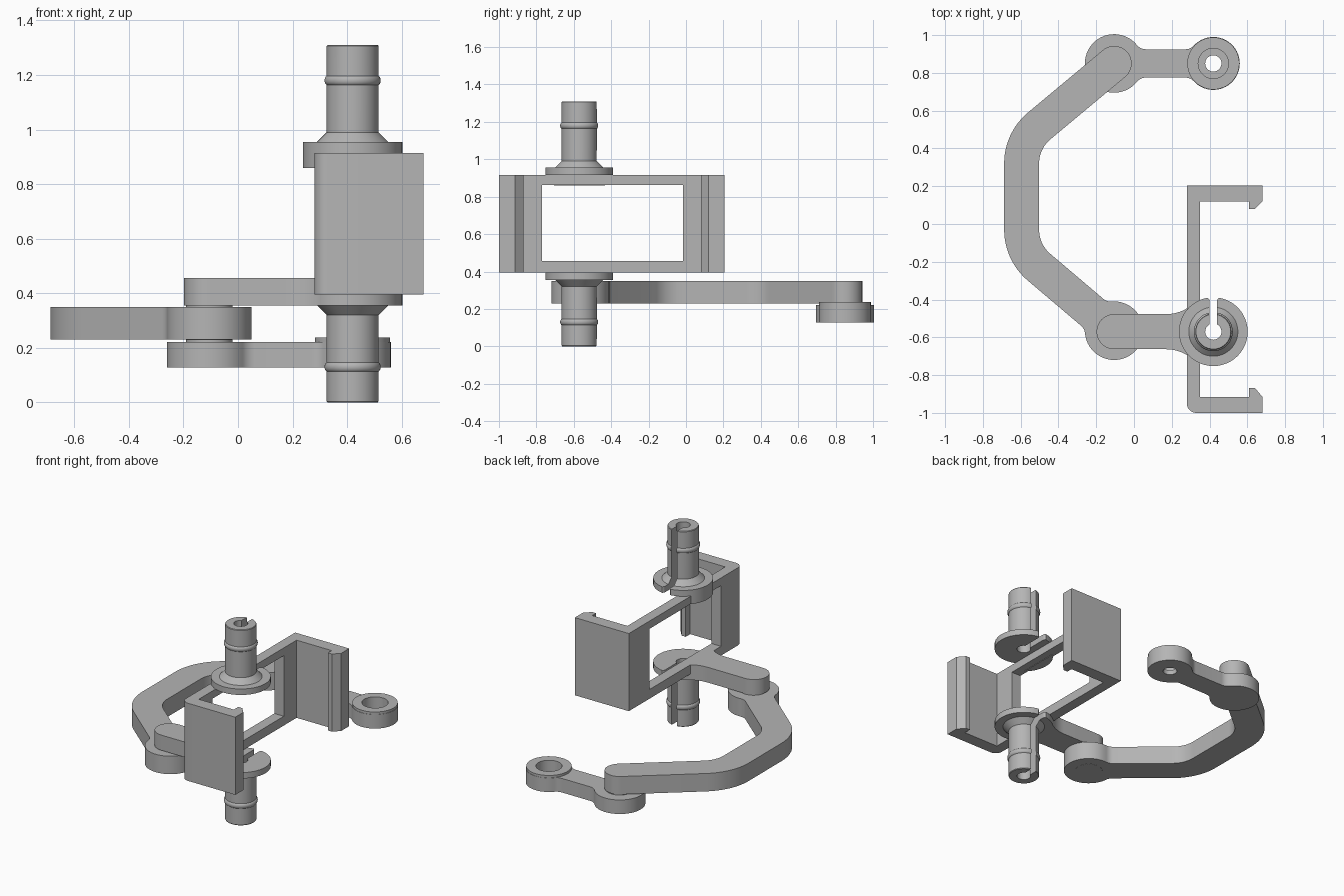
import bpy, bmesh
from math import sin, cos, pi, radians, sqrt, atan2
from mathutils import Vector

cube = bpy.data.objects.get("Cube")
if cube:
    bpy.data.objects.remove(cube)

grey = bpy.data.materials.new("plain_grey")
grey.use_nodes = True
GREY = (0.46, 0.46, 0.46, 1)
grey.diffuse_color = GREY
grey.node_tree.nodes["Principled BSDF"].inputs["Base Color"].default_value = GREY

POST = Vector((0.42, -0.57))
PIN_FRONT = Vector((-0.105, -0.565))
PIN_BACK = Vector((-0.105, 0.85))
RING = Vector((0.42, 0.85))
MID = 0.655  # height about which the two posts mirror


def finish(name, bm):
    bmesh.ops.recalc_face_normals(bm, faces=bm.faces)
    mesh = bpy.data.meshes.new(name)
    bm.to_mesh(mesh)
    bm.free()
    mesh.materials.append(grey)
    ob = bpy.data.objects.new(name, mesh)
    bpy.context.collection.objects.link(ob)
    return ob


def activate(ob):
    bpy.ops.object.select_all(action='DESELECT')
    ob.select_set(True)
    bpy.context.view_layer.objects.active = ob


def extrude(name, outline, z0, z1, cut_x=None):
    """Prism from a flat outline, optionally kept only left of cut_x."""
    bm = bmesh.new()
    face = bm.faces.new([bm.verts.new((p[0], p[1], z0)) for p in outline])
    ext = bmesh.ops.extrude_face_region(bm, geom=[face])
    verts = [g for g in ext["geom"] if isinstance(g, bmesh.types.BMVert)]
    bmesh.ops.translate(bm, verts=verts, vec=(0, 0, z1 - z0))
    if cut_x is not None:
        bmesh.ops.bisect_plane(bm, geom=bm.verts[:] + bm.edges[:] + bm.faces[:],
                               plane_co=(cut_x, 0, 0), plane_no=(1, 0, 0), clear_outer=True)
        bmesh.ops.holes_fill(bm, edges=[e for e in bm.edges if e.is_boundary])
    return finish(name, bm)


def cut(ob, cutter):
    mod = ob.modifiers.new("cut", 'BOOLEAN')
    mod.operation = 'DIFFERENCE'
    mod.solver = 'EXACT'
    mod.object = cutter
    activate(ob)
    bpy.ops.object.modifier_apply(modifier=mod.name)


def drop(ob):
    bpy.data.objects.remove(ob)


def arc(c, r, a0, a1, n=12):
    return [Vector((c[0] + r * cos(a0 + (a1 - a0) * i / n),
                    c[1] + r * sin(a0 + (a1 - a0) * i / n))) for i in range(n + 1)]


def circle(c, r, n=48):
    return arc(c, r, 0, 2 * pi, n)[:-1]


def cap(c, angle, h, r=None, f=0.06):
    """Rounded bar end; with r, a larger disc blended into the bar by fillets."""
    if r is None:
        pts = arc((0, 0), h, -pi / 2, pi / 2, 24)
    else:
        a = sqrt((r + f) ** 2 - (h + f) ** 2)
        phi = atan2(h + f, a)
        pts = arc((-a, -h - f), f, pi / 2, phi, 8)
        pts += arc((0, 0), r, phi - pi, pi - phi, 40)[1:-1]
        pts += arc((-a, h + f), f, -phi, -pi / 2, 8)
    d = Vector((cos(angle), sin(angle)))
    n = Vector((-d.y, d.x))
    return [c + d * p.x + n * p.y for p in pts]


parts = []

# Clip frame: C-shaped section with hooked ends and a window in the wall
section = [(0.35, 0.12), (0.61, 0.12), (0.61, 0.08), (0.64, 0.08), (0.68, 0.12),
           (0.68, 0.205), (0.28, 0.205)]
section += arc((0.33, -0.95), 0.05, pi, 1.5 * pi, 8)
section += [(0.68, -1.0), (0.68, -0.915), (0.64, -0.868), (0.61, -0.868),
            (0.61, -0.915), (0.35, -0.915)]
frame = extrude("clip_frame", section, 0.395, 0.915)
window = extrude("window_cutter", [(0.2, -0.77), (0.45, -0.77), (0.45, -0.015), (0.2, -0.015)],
                 0.457, 0.863)
cut(frame, window)
drop(window)
parts.append(frame)

# Slotted hollow posts with flange, cone and snap ring
profile = [(0, 0), (0.092, 0), (0.095, 0.004)]
profile += [(0.09 + 0.013 * cos(t), 0.13 + 0.018 * sin(t))
            for t in [radians(-65 + 130 * i / 8) for i in range(9)]]
profile += [(0.095, 0.32), (0.13, 0.355), (0.182, 0.355), (0.182, 0.395), (0, 0.395)]


def make_post(name, flip):
    bm = bmesh.new()
    verts = [bm.verts.new((r, 0, 2 * MID - z if flip else z)) for r, z in profile]
    edges = [bm.edges.new(pair) for pair in zip(verts, verts[1:])]
    bmesh.ops.spin(bm, geom=verts + edges, axis=(0, 0, 1), cent=(0, 0, 0),
                   angle=2 * pi, steps=48)
    bmesh.ops.remove_doubles(bm, verts=bm.verts, dist=0.0001)
    bmesh.ops.translate(bm, verts=bm.verts, vec=(POST.x, POST.y, 0))
    return finish(name, bm)


half = radians(28)
keyhole = arc(POST, 0.043, pi / 2 + half, 2.5 * pi - half, 28)
slot = arc((0.04, 0.162), 0.02, pi, pi / 2, 5) + [Vector((0.04, 0.25))]
keyhole += [POST + p for p in slot]
keyhole += [POST + Vector((-p.x, p.y)) for p in reversed(slot)]
slot_cutter = extrude("slot_cutter", keyhole, -0.1, 1.5)
for name, flip in (("lower_post", False), ("upper_post", True)):
    post = make_post(name, flip)
    cut(post, slot_cutter)
    parts.append(post)
drop(slot_cutter)

# Thick flange segment behind the frame, and the arm leaving the lower flange
parts.append(extrude("upper_flange_back", circle(POST, 0.182), 0.86, 0.955, cut_x=0.3))
arm = cap(Vector((PIN_FRONT.x, POST.y)), pi, 0.093) + cap(POST, 0, 0.093, 0.182, 0.21)
parts.append(extrude("frame_arm", arm, 0.355, 0.457, cut_x=0.3))

# Curved link bent around the side
W, R, slope = 0.0925, 0.26, radians(50)
low, high = (-0.335, -0.03), (-0.335, 0.32)
curve = cap(PIN_FRONT, -radians(40), W, 0.155)
curve += arc(low, R - W, pi + slope, pi) + arc(high, R - W, pi, pi - slope)
curve += cap(PIN_BACK, radians(40), W)
curve += arc(high, R + W, pi - slope, pi) + arc(low, R + W, pi, pi + slope)
parts.append(extrude("curved_link", curve, 0.23, 0.35))

# Short link with a counterbored ring end
short = cap(RING, 0, 0.075, 0.14) + cap(PIN_BACK, pi, 0.075, 0.155)
short_link = extrude("short_link", short, 0.128, 0.222)
ring_rim = extrude("ring_rim", circle(RING, 0.138), 0.222, 0.238)
bore = extrude("bore_cutter", circle(RING, 0.08), 0.16, 0.4)
hole = extrude("hole_cutter", circle(RING, 0.043), 0.05, 0.3)
cut(short_link, bore)
cut(short_link, hole)
cut(ring_rim, bore)
drop(bore)
drop(hole)
parts += [short_link, ring_rim]

# Hinge pins seen in the gaps between links
parts.append(extrude("front_pin", circle(PIN_FRONT, 0.085), 0.229, 0.4))
parts.append(extrude("back_pin", circle(PIN_BACK, 0.085), 0.15, 0.3))

for ob in parts:
    activate(ob)
    bpy.ops.object.shade_smooth_by_angle(angle=radians(30))
